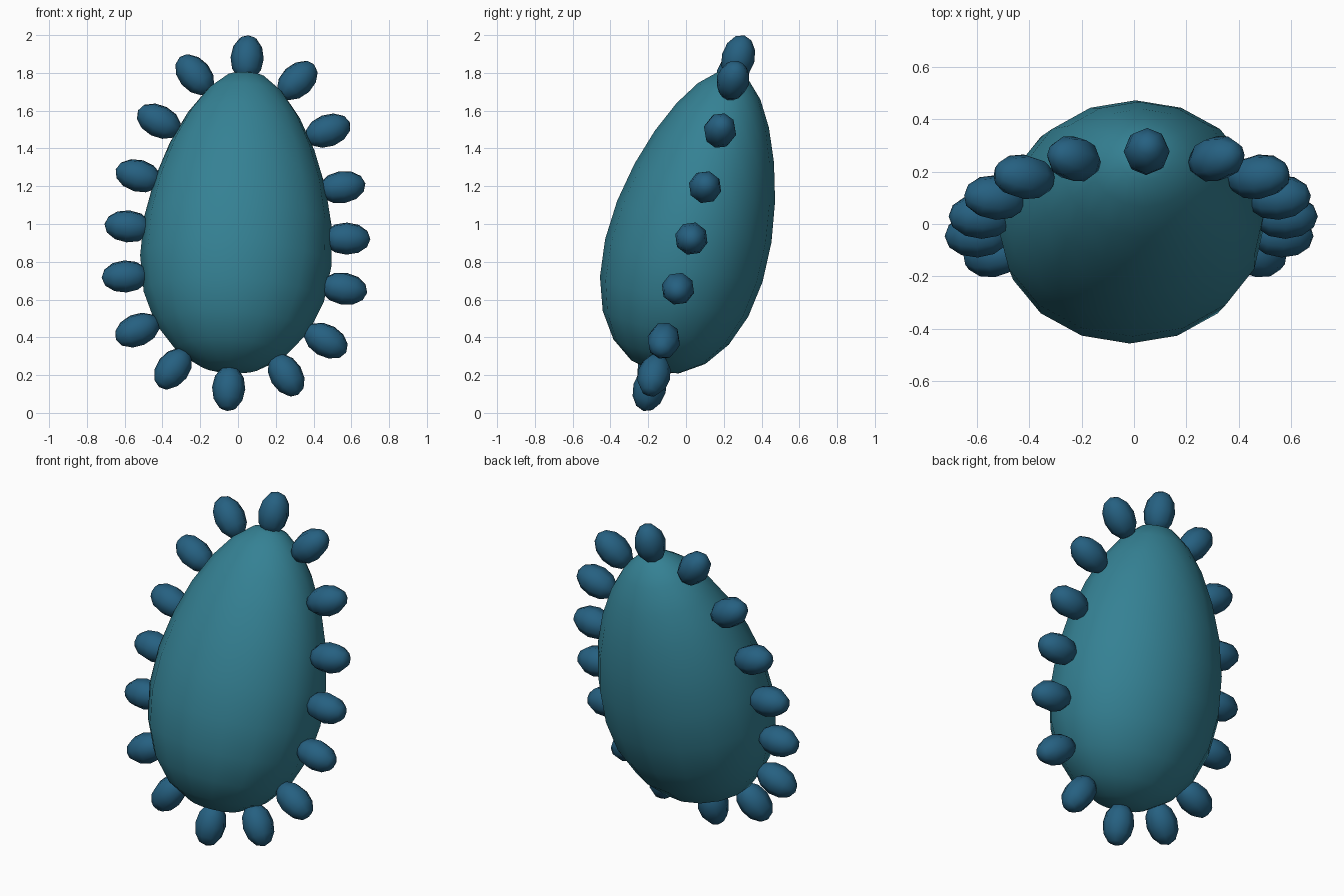
import bpy, math
from mathutils import Matrix, Vector

if "Cube" in bpy.data.objects:
    bpy.data.objects.remove(bpy.data.objects["Cube"])


def material(name, color):
    m = bpy.data.materials.new(name)
    m.diffuse_color = (*color, 1)
    m.use_nodes = True
    m.node_tree.nodes["Principled BSDF"].inputs["Base Color"].default_value = m.diffuse_color
    return m


teal = material("teal", (0.035, 0.22, 0.295))
blue = material("deep blue", (0.019, 0.118, 0.22))

# whole model leans back and slightly to the right
LEAN = (Matrix.Translation((0, 0.044, 1.013))
        @ Matrix.Rotation(math.radians(3.2), 4, 'Y')
        @ Matrix.Rotation(math.radians(-15), 4, 'X'))


def sphere(name, segments, rings, mat, shape):
    """UV sphere whose unit vertices are reshaped by a function."""
    bpy.ops.mesh.primitive_uv_sphere_add(segments=segments, ring_count=rings, radius=1)
    ob = bpy.context.object
    ob.name = name
    for v in ob.data.vertices:
        v.co = LEAN @ shape(v.co)
    ob.data.materials.append(mat)
    bpy.ops.object.shade_smooth()
    return ob


# egg body: wider towards the bottom
def egg(c):
    k = 1 - 0.22 * c.z
    return Vector((0.497 * c.x * k, 0.423 * c.y * k, 0.825 * c.z))


sphere("egg_body", 16, 12, teal, egg)


# knobs around the rim, long axis pointing outwards
def knob(x, z, angle):
    turn = Matrix.Translation((x, 0, z)) @ Matrix.Rotation(math.radians(90 - angle), 4, 'Y')
    sphere("rim_knob", 8, 6, blue,
           lambda c: turn @ Vector((0.088 * c.x, 0.088 * c.y, 0.125 * c.z)))


# (side offset, height along the egg axis, outward angle)
knob(0, 0.897, 90)
knob(0, -0.915, -90)
for x, z, a in [(0.272, 0.79, 48), (0.448, 0.525, 25), (0.54, 0.22, 13),
                (0.58, -0.06, 2), (0.58, -0.335, -7), (0.5, -0.625, -28),
                (0.3, -0.825, -57)]:
    knob(x, z, a)
    knob(-x, z, 180 - a)
